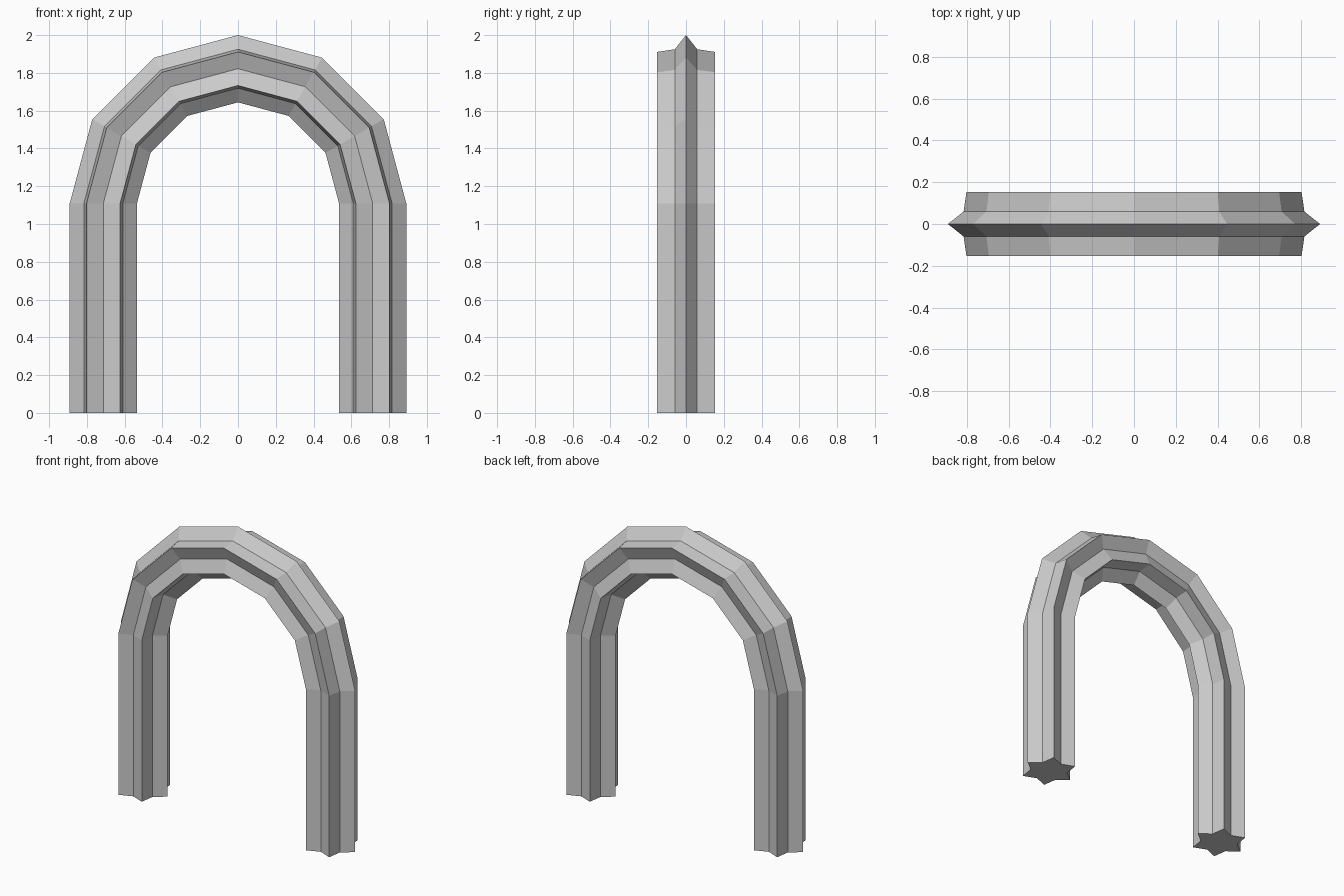
import bpy, bmesh
from math import sin, cos, pi

if "Cube" in bpy.data.objects:
    bpy.data.objects.remove(bpy.data.objects["Cube"])

ARC_R = 0.713       # radius of the arch centreline
SPRING_Z = 1.109    # height where the legs turn into the arch
TIP, VALLEY = 0.178, 0.119
ARC_STEPS = 6

# six-pointed star section: (radial offset, y)
star = []
for i in range(12):
    r = VALLEY if i % 2 else TIP
    star.append((r * cos(i * pi / 6), r * sin(i * pi / 6)))

# path stations: (angle around the arch, base height)
stations = [(0, 0)]
stations += [(pi * k / ARC_STEPS, SPRING_Z) for k in range(ARC_STEPS + 1)]
stations += [(pi, 0)]

# sweep the star along the path
bm = bmesh.new()
rings = []
for angle, z in stations:
    rings.append([bm.verts.new(((ARC_R + u) * cos(angle), y,
                                z + (ARC_R + u) * sin(angle)))
                  for u, y in star])
for a, b in zip(rings, rings[1:]):
    for i in range(12):
        j = (i + 1) % 12
        bm.faces.new((a[i], a[j], b[j], b[i]))

# star-shaped feet
bm.faces.new(rings[0])
bm.faces.new(rings[-1])
bmesh.ops.recalc_face_normals(bm, faces=bm.faces)

mesh = bpy.data.meshes.new("star_arch")
bm.to_mesh(mesh)
bm.free()
bpy.context.collection.objects.link(bpy.data.objects.new("star_arch", mesh))
